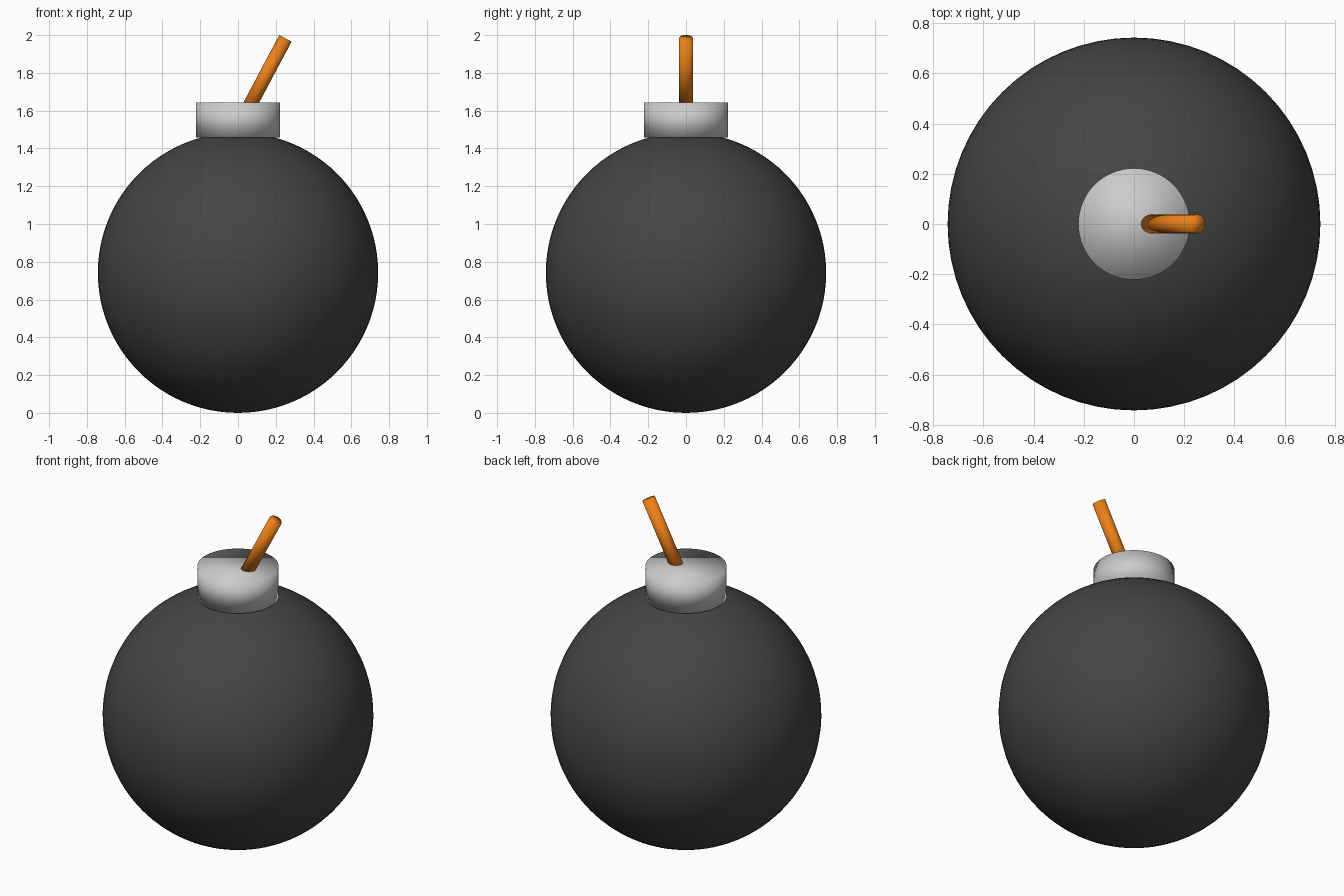
import bpy
from mathutils import Vector

if "Cube" in bpy.data.objects:
    bpy.data.objects.remove(bpy.data.objects["Cube"])

R = 0.742  # ball radius


def finish(name, color=None):
    """Name the active object, smooth it all over and colour it."""
    obj = bpy.context.object
    obj.name = name
    bpy.ops.object.shade_smooth()
    if color:
        mat = bpy.data.materials.new(name + "_colour")
        mat.diffuse_color = (*color, 1)
        mat.use_nodes = True
        mat.node_tree.nodes["Principled BSDF"].inputs["Base Color"].default_value = mat.diffuse_color
        obj.data.materials.append(mat)
    return obj


def rod(name, start, end, radius, color=None):
    """Closed cylinder between two points."""
    a, b = Vector(start), Vector(end)
    bpy.ops.mesh.primitive_cylinder_add(
        vertices=64, radius=radius, depth=(b - a).length, location=(a + b) / 2,
        rotation=(b - a).to_track_quat('Z', 'Y').to_euler())
    return finish(name, color)


# Round body
bpy.ops.mesh.primitive_uv_sphere_add(segments=64, ring_count=48, radius=R, location=(0, 0, R))
finish("body", (0.06, 0.06, 0.06))

# Neck cap on top
rod("neck_cap", (0, 0, 1.457), (0, 0, 1.643), 0.222)

# Slanted fuse, its foot sunk into the cap
rod("fuse", (0.042, 0, 1.589), (0.251, 0, 1.983), 0.037, (0.85, 0.22, 0.01))
